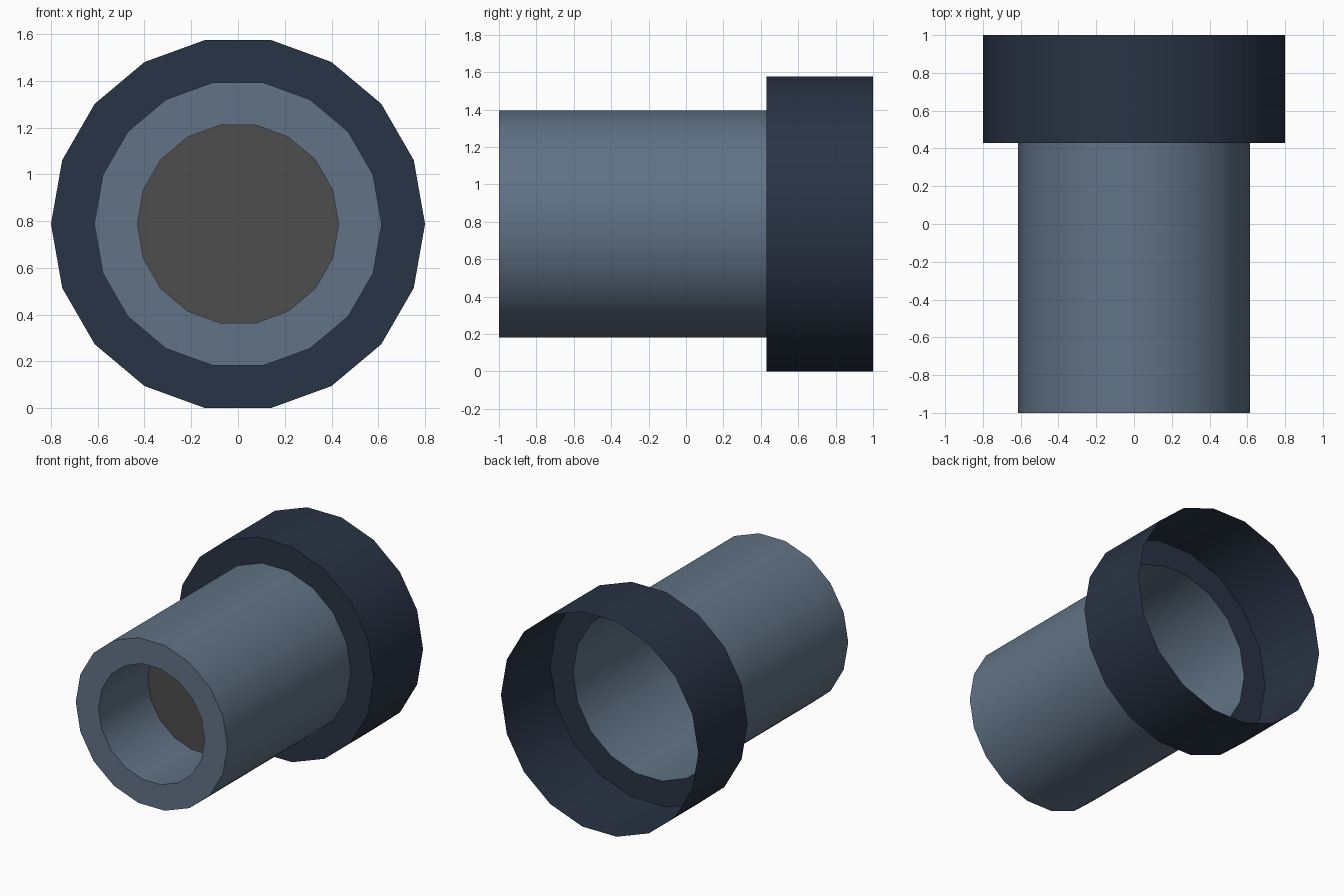
import bpy
import math

if "Cube" in bpy.data.objects:
    bpy.data.objects.remove(bpy.data.objects["Cube"])

SIDES = 18
CENTRE_Z = 0.8 * math.cos(math.radians(10))


def material(name, rgb):
    mat = bpy.data.materials.new(name)
    mat.diffuse_color = (*rgb, 1.0)
    mat.use_nodes = True
    mat.node_tree.nodes["Principled BSDF"].inputs["Base Color"].default_value = mat.diffuse_color
    return mat


def lathe(name, profile, mat, cap=False):
    """Spin (radius, y) points, listed back to front, around the y axis."""
    verts, faces = [], []
    for r, y in profile:
        for i in range(SIDES):
            a = math.tau * i / SIDES
            verts.append((r * math.cos(a), y, CENTRE_Z + r * math.sin(a)))
    for k in range(len(profile) - 1):
        for i in range(SIDES):
            j = (i + 1) % SIDES
            a, b = k * SIDES, (k + 1) * SIDES
            faces.append((a + i, a + j, b + j, b + i))
    if cap:
        start = (len(profile) - 1) * SIDES
        faces.append(tuple(range(start, start + SIDES)))
    mesh = bpy.data.meshes.new(name)
    mesh.from_pydata(verts, [], faces)
    mesh.materials.append(mat)
    obj = bpy.data.objects.new(name, mesh)
    bpy.context.collection.objects.link(obj)
    bpy.ops.object.select_all(action='DESELECT')
    obj.select_set(True)
    bpy.context.view_layer.objects.active = obj
    bpy.ops.object.shade_smooth_by_angle(angle=math.radians(30))
    return obj


steel = material("steel_blue", (0.12, 0.17, 0.235))
navy = material("dark_navy", (0.022, 0.033, 0.058))
dark = material("dark_grey", (0.075, 0.075, 0.075))

# Thin collar, open at the back, with its front shoulder
lathe("collar", [(0.8, 1.0), (0.8, 0.43), (0.615, 0.43)], navy)
# Barrel: outer wall, front rim and recessed bore
lathe("barrel", [(0.615, 0.43), (0.615, -1.0), (0.43, -1.0), (0.43, -0.43)], steel)
# Floor of the bore
lathe("bore_floor", [(0.43, -0.43)], dark, cap=True)
